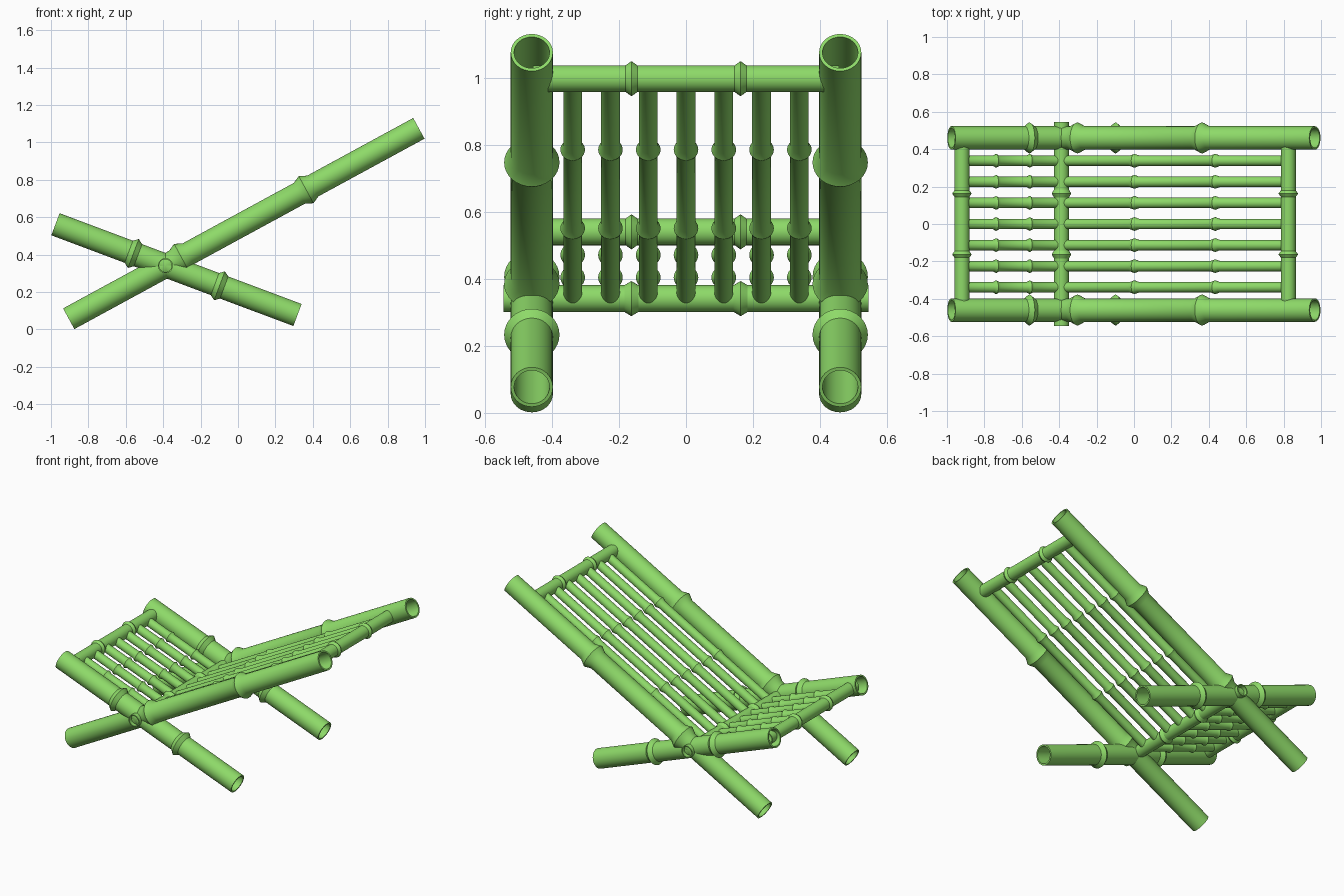
import bpy, bmesh, math
from mathutils import Vector

if "Cube" in bpy.data.objects:
    bpy.data.objects.remove(bpy.data.objects["Cube"])

SIDES = 32
mat = bpy.data.materials.new("bamboo_green")
mat.diffuse_color = (0.27, 0.70, 0.14, 1)
mat.use_nodes = True
mat.node_tree.nodes["Principled BSDF"].inputs["Base Color"].default_value = mat.diffuse_color


def bamboo(name, a, b, r, node=None):
    """Hollow bamboo cane from a to b with two flared nodes."""
    a, b = Vector(a), Vector(b)
    length = (b - a).length
    n = node or 0.178 * length          # node distance from the middle
    t = max(0.019 * length, 0.017)      # half width of a node
    h, ri, rn = length / 2, r * 0.84, r * 1.31
    profile = [(-h, ri), (-h, r), (-n - t, r), (-n, rn), (-n + t, r),
               (n - t, r), (n, rn), (n + t, r), (h, r), (h, ri)]
    bm = bmesh.new()
    rings = []
    for z, rad in profile:
        rings.append([bm.verts.new((rad * math.cos(2 * math.pi * i / SIDES),
                                    rad * math.sin(2 * math.pi * i / SIDES), z))
                      for i in range(SIDES)])
    # closing the profile loop makes the inner wall
    for k in range(len(rings)):
        p, q = rings[k], rings[(k + 1) % len(rings)]
        for i in range(SIDES):
            j = (i + 1) % SIDES
            bm.faces.new((p[i], p[j], q[j], q[i]))
    bmesh.ops.recalc_face_normals(bm, faces=bm.faces)
    mesh = bpy.data.meshes.new(name)
    bm.to_mesh(mesh)
    bm.free()
    mesh.materials.append(mat)
    obj = bpy.data.objects.new(name, mesh)
    bpy.context.collection.objects.link(obj)
    obj.location = (a + b) / 2
    obj.rotation_mode = 'QUATERNION'
    obj.rotation_quaternion = (b - a).to_track_quat('Z', 'Y')
    bpy.ops.object.select_all(action='DESELECT')
    obj.select_set(True)
    bpy.context.view_layer.objects.active = obj
    bpy.ops.object.shade_smooth_by_angle(angle=math.radians(30))
    return obj


# crossed side rails
for side, y in (("near", -0.46), ("far", 0.46)):
    bamboo("back_rail_" + side, (-0.905, y, 0.057), (0.967, y, 1.075), 0.063)
    bamboo("seat_rail_" + side, (-0.976, y, 0.562), (0.318, y, 0.077), 0.063)

# crossbars and the pivot bar
bamboo("top_crossbar", (0.825, -0.457, 0.997), (0.825, 0.457, 0.997), 0.04)
bamboo("seat_crossbar", (-0.92, -0.457, 0.54), (-0.92, 0.457, 0.54), 0.04)
bamboo("pivot_bar", (-0.388, -0.545, 0.341), (-0.388, 0.545, 0.341), 0.04, node=0.163)

# thin slats of the backrest and seat
for i in range(7):
    y = (i - 3) * 0.1127
    bamboo(f"back_slat_{i + 1}", (-0.388, y, 0.339), (0.825, y, 0.997), 0.028)
    bamboo(f"seat_slat_{i + 1}", (-0.9, y, 0.532), (-0.395, y, 0.343), 0.028)
